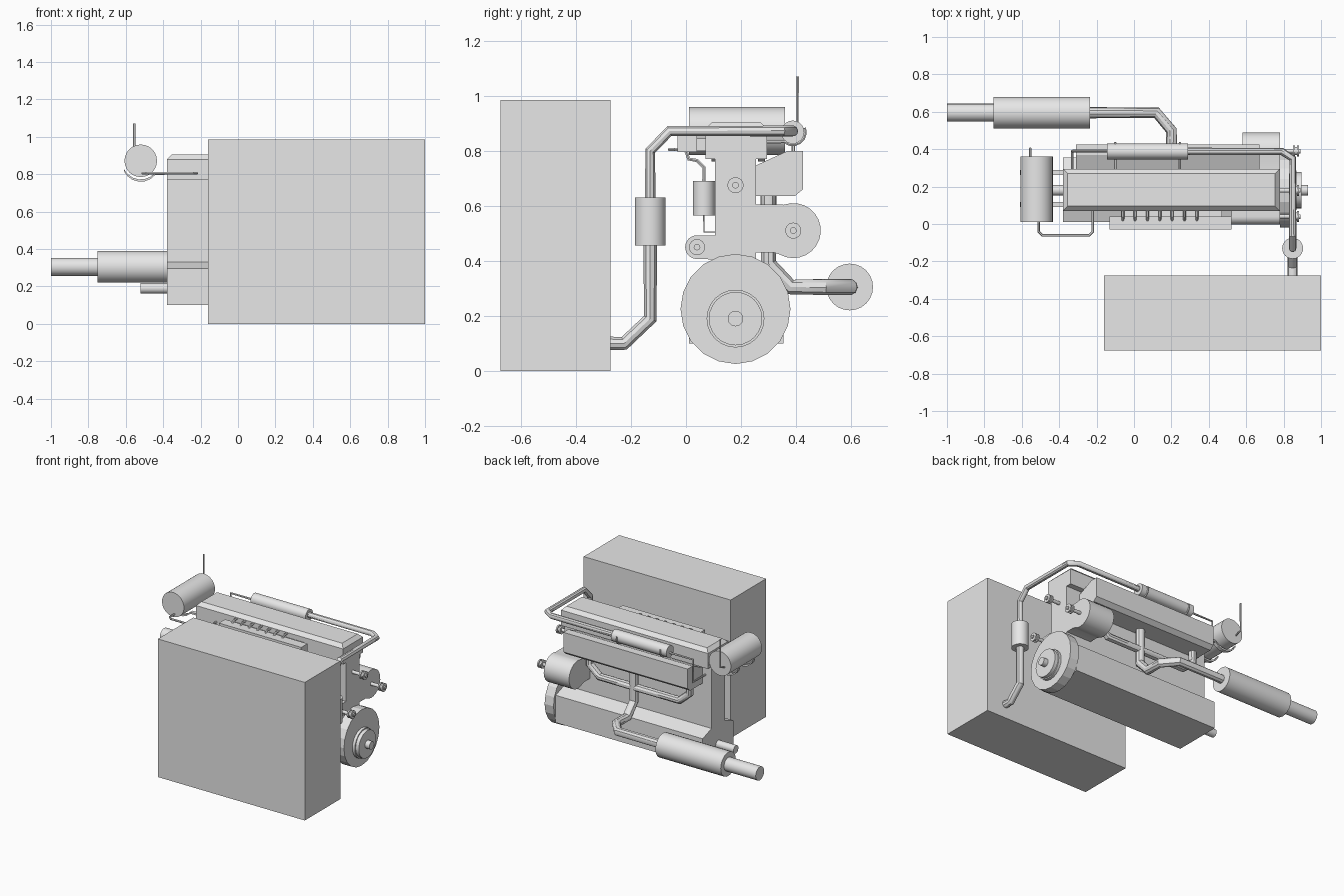
import bpy, bmesh, math
from mathutils import Vector

if "Cube" in bpy.data.objects:
    bpy.data.objects.remove(bpy.data.objects["Cube"])

grey = bpy.data.materials.new("plain grey")
grey.diffuse_color = (0.8, 0.8, 0.8, 1)
grey.use_nodes = True
grey.node_tree.nodes["Principled BSDF"].inputs["Base Color"].default_value = grey.diffuse_color


def finish(name, mesh, smooth=False):
    mesh.materials.clear()
    mesh.materials.append(grey)
    ob = bpy.data.objects.new(name, mesh)
    bpy.context.collection.objects.link(ob)
    if smooth:
        bpy.ops.object.select_all(action='DESELECT')
        ob.select_set(True)
        bpy.context.view_layer.objects.active = ob
        bpy.ops.object.shade_smooth_by_angle(angle=math.radians(35))
    return ob


def from_bmesh(name, bm, smooth=False):
    bmesh.ops.recalc_face_normals(bm, faces=bm.faces)
    me = bpy.data.meshes.new(name)
    bm.to_mesh(me)
    bm.free()
    return finish(name, me, smooth)


def box(name, lo, hi, inset=(0, 0)):
    """Box between two corners, top face pulled in by inset."""
    bm = bmesh.new()
    bmesh.ops.create_cube(bm, size=1)
    for v in bm.verts:
        top = v.co.z > 0
        s = [1 if c > 0 else -1 for c in v.co]
        v.co = Vector([hi[i] if s[i] > 0 else lo[i] for i in range(3)])
        if top:
            v.co.x -= s[0] * inset[0]
            v.co.y -= s[1] * inset[1]
    return from_bmesh(name, bm)


def extrude_x(name, pts, x0, x1, smooth=False):
    """Extrude a (y, z) profile along x."""
    bm = bmesh.new()
    f = bm.faces.new([bm.verts.new((x0, y, z)) for y, z in pts])
    r = bmesh.ops.extrude_face_region(bm, geom=[f])
    vs = [g for g in r['geom'] if isinstance(g, bmesh.types.BMVert)]
    bmesh.ops.translate(bm, verts=vs, vec=(x1 - x0, 0, 0))
    return from_bmesh(name, bm, smooth)


def cyl(name, a, b, r, n=24):
    """Cylinder between two points."""
    a, b = Vector(a), Vector(b)
    bm = bmesh.new()
    bmesh.ops.create_cone(bm, cap_ends=True, segments=n, radius1=r, radius2=r, depth=(b - a).length)
    q = (b - a).to_track_quat('Z', 'Y').to_matrix().to_4x4()
    q.translation = (a + b) / 2
    bmesh.ops.transform(bm, matrix=q, verts=bm.verts)
    return from_bmesh(name, bm, n > 20)


def pipe(name, pts, r, res=3):
    """Mitred tube along a path."""
    cu = bpy.data.curves.new(name, 'CURVE')
    cu.dimensions = '3D'
    cu.bevel_depth = r
    cu.bevel_resolution = res
    cu.use_fill_caps = True
    sp = cu.splines.new('POLY')
    sp.points.add(len(pts) - 1)
    for p, c in zip(sp.points, pts):
        p.co = (*c, 1)
    tmp = bpy.data.objects.new(name + "_path", cu)
    bpy.context.collection.objects.link(tmp)
    dg = bpy.context.evaluated_depsgraph_get()
    me = bpy.data.meshes.new_from_object(tmp.evaluated_get(dg))
    bpy.data.objects.remove(tmp)
    return finish(name, me, True)


def arc(cy, cz, r, a0, a1, n=16):
    return [(cy + r * math.cos(math.radians(a0 + (a1 - a0) * i / n)),
             cz + r * math.sin(math.radians(a0 + (a1 - a0) * i / n))) for i in range(n + 1)]


# Radiator / coolant case
box("radiator_case", (-0.16, -0.675, 0), (1.0, -0.275, 0.985))

# Engine body
extrude_x("crankcase", [(0.01, 0.1), (0.355, 0.1), (0.355, 0.295), (0.255, 0.33),
                        (0.105, 0.33), (0.01, 0.295)], -0.38, 0.78)
box("engine_block", (-0.38, 0.105, 0.3), (0.78, 0.255, 0.78))
box("cylinder_head", (-0.38, 0.07, 0.77), (0.78, 0.295, 0.88))
box("valve_cover", (-0.38, 0.07, 0.88), (0.78, 0.295, 0.905), (0.025, 0.025))

# Flywheel housing, crank pulley and shaft
cyl("flywheel_housing", (0.78, 0.18, 0.225), (0.85, 0.18, 0.225), 0.2, 20)
cyl("crank_pulley_inner", (0.85, 0.18, 0.19), (0.87, 0.18, 0.19), 0.105)
cyl("crank_pulley_outer", (0.87, 0.18, 0.19), (0.895, 0.18, 0.19), 0.097)
cyl("crank_shaft", (-0.52, 0.18, 0.19), (0.93, 0.18, 0.19), 0.028)

# Alternator and small pump, each a rounded housing reaching the block
extrude_x("alternator", [(0.25, 0.605), (0.25, 0.43), (0.32, 0.43)] + arc(0.39, 0.51, 0.1, -120, 110),
          0.58, 0.78, True)
extrude_x("small_pump", [(0.11, 0.405), (0.11, 0.493)] + arc(0.04, 0.45, 0.043, 90, 270),
          0.52, 0.78, True)
for n, (y, z) in enumerate([(0.39, 0.51), (0.18, 0.675), (0.04, 0.45)]):
    cyl(f"pulley_shaft_{n}", (0.77, y, z), (0.89, y, z), 0.012, 12)
    for k, x in enumerate((0.85, 0.872)):
        cyl(f"pulley_{n}_{k}", (x, y, z), (x + 0.01, y, z), 0.029)
    cyl(f"pulley_core_{n}", (0.855, y, z), (0.875, y, z), 0.021)

# Manifold box and exhaust
extrude_x("manifold", [(0.25, 0.635), (0.395, 0.635), (0.425, 0.66), (0.425, 0.8),
                       (0.37, 0.8), (0.25, 0.745)], -0.31, 0.67)
pipe("exhaust_collector", [(0.55, 0.3, 0.64), (0.55, 0.3, 0.56), (0.47, 0.3, 0.49), (-0.16, 0.3, 0.49),
                           (-0.24, 0.3, 0.56), (-0.24, 0.3, 0.64)], 0.026)
pipe("exhaust_pipe", [(0.2, 0.3, 0.64), (0.2, 0.3, 0.39), (0.2, 0.38, 0.305), (0.2, 0.5, 0.305),
                      (0.12, 0.595, 0.305), (-0.24, 0.595, 0.305)], 0.03)
cyl("muffler", (-0.235, 0.595, 0.305), (-0.75, 0.595, 0.305), 0.085)
cyl("tail_pipe", (-0.75, 0.595, 0.305), (-1.0, 0.595, 0.305), 0.048)

# Coolant line with inline canister
X = 0.848
pipe("lower_hose", [(X, -0.28, 0.1), (X, -0.225, 0.1), (X, -0.13, 0.19), (X, -0.13, 0.46)], 0.026)
cyl("inline_canister", (X, -0.13, 0.455), (X, -0.13, 0.63), 0.056)
pipe("upper_hose", [(X, -0.13, 0.62), (X, -0.13, 0.8), (X, -0.06, 0.872), (X, 0.35, 0.872),
                    (0.79, 0.388, 0.872), (0.28, 0.388, 0.872)], 0.02)
cyl("side_cooler", (0.29, 0.388, 0.868), (-0.145, 0.388, 0.868), 0.042)
pipe("cooler_line", [(-0.14, 0.39, 0.86), (-0.33, 0.39, 0.86), (-0.33, 0.39, 0.7), (-0.33, 0.25, 0.7)], 0.007, 1)
for n, x in enumerate((-0.1, 0.245)):
    path = [(x, y, z) for y, z in arc(0.388, 0.868, 0.046, 20, -130, 6)]
    pipe(f"cooler_bracket_{n}", path + [(x, 0.28, 0.832)], 0.006, 1)

# Reservoir with cradle straps, vent and feed line
cyl("reservoir", (-0.52, 0.01, 0.872), (-0.52, 0.36, 0.872), 0.087)
for n, y in enumerate((0.105, 0.275)):
    pts = arc(-0.52, 0.872, 0.1, 205, 320, 6)
    bm = bmesh.new()
    path = pts + [(-0.37, 0.81)]
    outer = [(a, b - 0.012) for a, b in path]
    f = bm.faces.new([bm.verts.new((a, y - 0.013, b)) for a, b in path + outer[::-1]])
    r = bmesh.ops.extrude_face_region(bm, geom=[f])
    bmesh.ops.translate(bm, verts=[g for g in r['geom'] if isinstance(g, bmesh.types.BMVert)], vec=(0, 0.026, 0))
    from_bmesh(f"reservoir_strap_{n}", bm)
pipe("reservoir_vent", [(-0.555, 0.35, 0.85), (-0.555, 0.405, 0.87), (-0.555, 0.405, 1.07)], 0.006, 1)
pipe("reservoir_feed", [(-0.51, 0.03, 0.805), (-0.51, -0.04, 0.805), (-0.49, -0.06, 0.805),
                        (-0.24, -0.06, 0.805), (-0.22, -0.04, 0.805), (-0.22, 0.08, 0.805)], 0.007, 1)

# Fuel rail with injectors on the front side
box("fuel_rail", (-0.13, -0.03, 0.795), (0.52, 0.04, 0.86))
box("fuel_rail_mount", (-0.07, 0.03, 0.8), (0.47, 0.08, 0.845))
for n in range(7):
    x = -0.06 + n * 0.066
    pipe(f"injector_{n}", [(x, 0.02, 0.855), (x, 0.04, 0.872), (x, 0.08, 0.872)], 0.008, 1)

# Fuel filter with its lines
cyl("fuel_filter", (0.04, 0.065, 0.565), (0.04, 0.065, 0.69), 0.04)
pipe("filter_inlet", [(0.04, 0.065, 0.68), (0.04, 0.065, 0.74), (0.04, 0.04, 0.765),
                      (0.04, 0.01, 0.77), (0.04, 0.0, 0.8)], 0.007, 1)
pipe("filter_outlet", [(0.04, 0.065, 0.57), (0.04, 0.065, 0.505), (0.04, 0.11, 0.505)], 0.003, 1)
